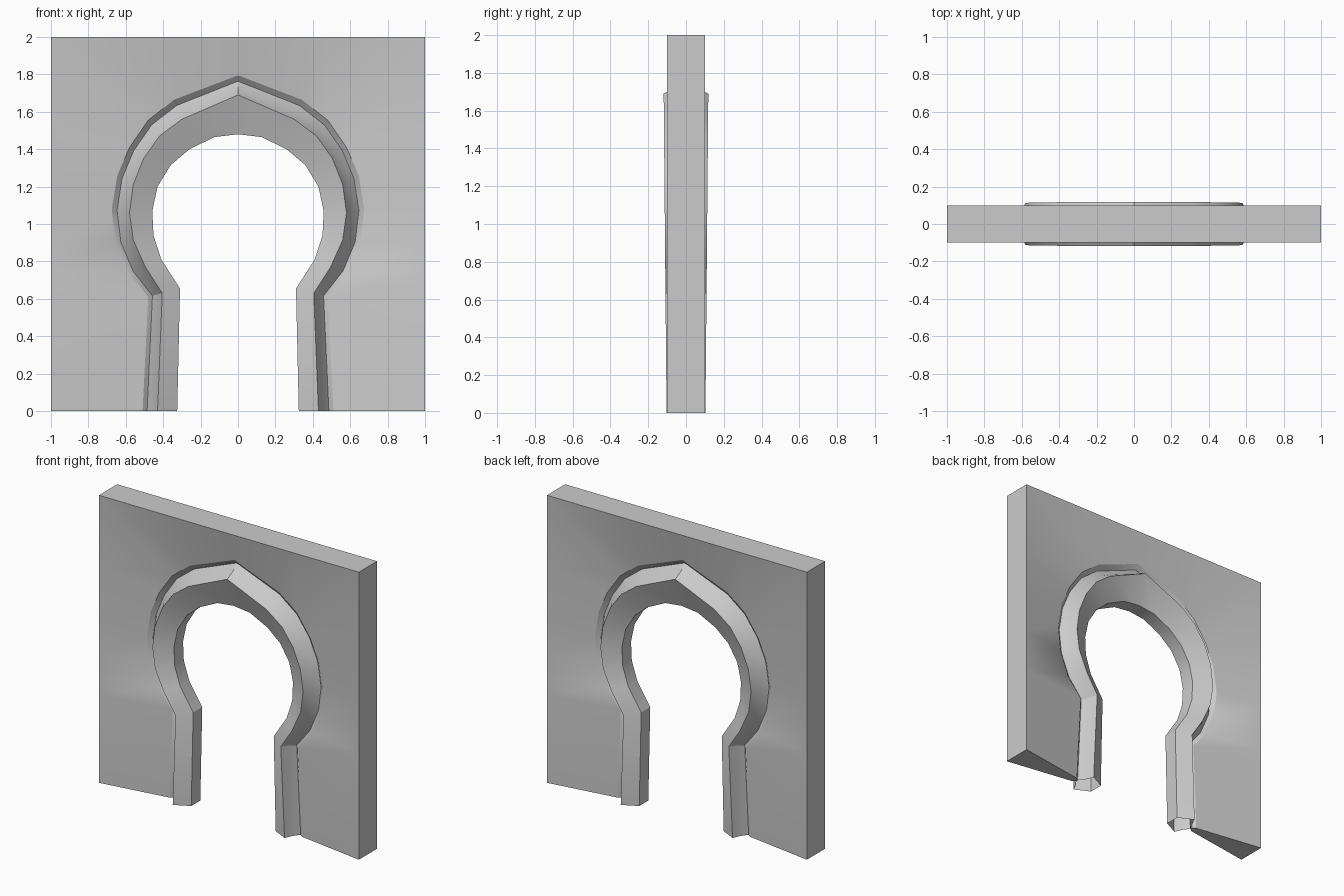
import bpy, bmesh, math
from mathutils import Vector

cube = bpy.data.objects.get("Cube")
if cube:
    bpy.data.objects.remove(cube, do_unlink=True)

stone = bpy.data.materials.new("grey_stone")
stone.use_nodes = True
grey = (0.6, 0.6, 0.6, 1)
stone.diffuse_color = grey
stone.node_tree.nodes["Principled BSDF"].inputs["Base Color"].default_value = grey

# Half outlines (x, z) from the foot of the jamb to the crown of the arch
border = [(1, 0), (1, .61), (1, .74), (1, .9), (1, 1.08),
          (1, 1.26), (1, 1.5), (1, 2), (.45, 2), (0, 2)]
outer = [(.51, 0), (.48, .61), (.59, .74), (.655, .9), (.675, 1.08),
         (.645, 1.26), (.58, 1.41), (.48, 1.555), (.34, 1.665), (0, 1.795)]
crest = [(.43, 0), (.405, .63), (.495, .77), (.56, .915), (.58, 1.06),
         (.56, 1.21), (.505, 1.35), (.42, 1.47), (.3, 1.56), (0, 1.69)]
opening = [(.325, 0), (.31, .655), (.41, .81), (.452, .94), (.458, 1.07),
           (.43, 1.2), (.36, 1.315), (.26, 1.4), (.125, 1.465), (0, 1.48)]


def between(a, b, t):
    return [tuple(Vector(p).lerp(Vector(q), t)) for p, q in zip(a, b)]


# Each ring: outline, half thickness at the foot, extra thickness per unit height
rings = [(border, .1, 0),
         (outer, .025, .01),
         (between(outer, crest, .3), .006, .004),
         (between(outer, crest, .7), .05, .004),
         (crest, .103, .009),
         (opening, .05, 0)]


def section(i, side):
    """Closed cross-section: front rings inwards, then back rings outwards."""
    front = [(side * r[i][0], -(a + b * r[i][1]), r[i][1]) for r, a, b in rings]
    back = [(x, -y, z) for x, y, z in reversed(front)]
    return front + back


bm = bmesh.new()
count = len(border)
stations = [(i, -1) for i in range(count)] + [(i, 1) for i in reversed(range(count - 1))]
rows = [[bm.verts.new(p) for p in section(i, s)] for i, s in stations]
n = len(rows[0])

# Skin the wall, moulding and opening along the arch
for r0, r1 in zip(rows, rows[1:]):
    for k in range(n):
        j = (k + 1) % n
        bm.faces.new((r0[k], r0[j], r1[j], r1[k]))

# Undersides of the wall beside the jambs
for r in (rows[0], rows[-1]):
    for k in range(2):
        bm.faces.new((r[k], r[k + 1], r[n - 2 - k], r[n - 1 - k]))

bmesh.ops.recalc_face_normals(bm, faces=bm.faces)
mesh = bpy.data.meshes.new("keyhole_arch_wall")
bm.to_mesh(mesh)
bm.free()
mesh.materials.append(stone)
wall = bpy.data.objects.new("keyhole_arch_wall", mesh)
bpy.context.collection.objects.link(wall)

bpy.ops.object.select_all(action="DESELECT")
wall.select_set(True)
bpy.context.view_layer.objects.active = wall
bpy.ops.object.shade_smooth_by_angle(angle=math.radians(30))
